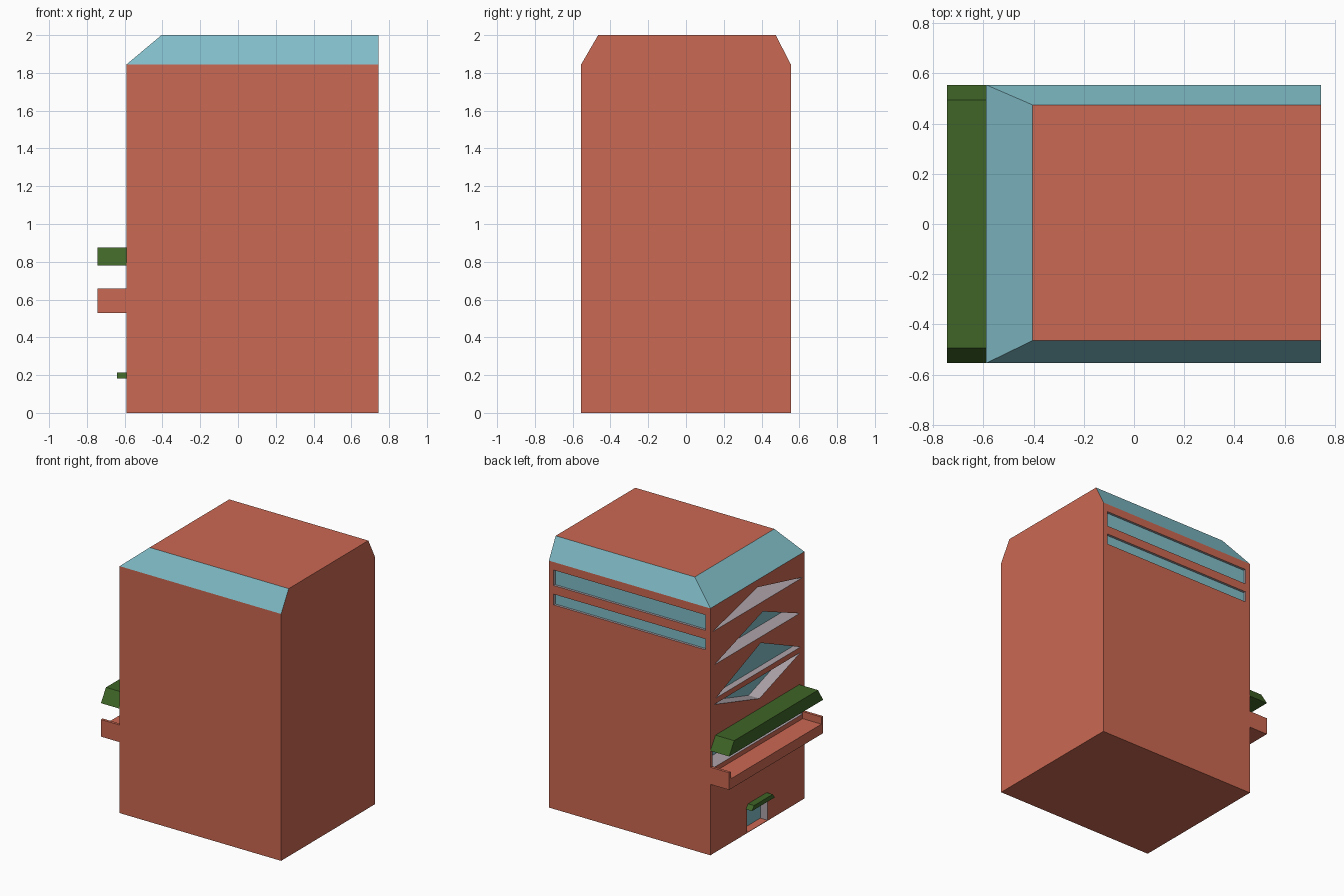
import bpy, bmesh
from mathutils import Vector

if "Cube" in bpy.data.objects:
    bpy.data.objects.remove(bpy.data.objects["Cube"])


def material(name, rgb):
    m = bpy.data.materials.new(name)
    m.diffuse_color = (*rgb, 1)
    m.use_nodes = True
    m.node_tree.nodes["Principled BSDF"].inputs["Base Color"].default_value = m.diffuse_color
    return m


BRICK, GLASS, GREY, GREEN = range(4)
MATS = [material("brick_red", (0.60, 0.14, 0.085)),
        material("glass_blue", (0.22, 0.51, 0.58)),
        material("reveal_grey", (0.42, 0.37, 0.40)),
        material("awning_green", (0.05, 0.13, 0.02))]


def loft(bm, rings, side_mat, end_mat):
    """Join matching rings of points into a closed solid; end_mat colours the last cap."""
    vs = [[bm.verts.new(p) for p in r] for r in rings]
    n = len(vs[0])
    for k, (a, b) in enumerate(zip(vs, vs[1:])):
        for i in range(n):
            j = (i + 1) % n
            bm.faces.new((a[i], a[j], b[j], b[i])).material_index = side_mat[k]
    bm.faces.new(vs[0][::-1]).material_index = side_mat[0]
    bm.faces.new(vs[-1]).material_index = end_mat


def prism(bm, pts, vec, side_mat, end_mat):
    pts = [Vector(p) for p in pts]
    loft(bm, [pts, [p + Vector(vec) for p in pts]], [side_mat], end_mat)


def finish(bm, name):
    bmesh.ops.recalc_face_normals(bm, faces=bm.faces)
    me = bpy.data.meshes.new(name)
    bm.to_mesh(me)
    bm.free()
    for m in MATS:
        me.materials.append(m)
    ob = bpy.data.objects.new(name, me)
    bpy.context.collection.objects.link(ob)
    return ob


def rect(x0, x1, y0, y1, z):
    return [(x0, y0, z), (x1, y0, z), (x1, y1, z), (x0, y1, z)]


WALL, BACK, HALF = -0.59, 0.745, 0.555

# tower with a glazed slope around three sides of the roof
bm = bmesh.new()
loft(bm, [rect(WALL, BACK, -HALF, HALF, 0),
          rect(WALL, BACK, -HALF, HALF, 1.845),
          rect(-0.405, BACK, -0.465, 0.475, 2.0)], [BRICK, GLASS], BRICK)
for f in bm.faces:
    if f.calc_center_median().x > BACK - 0.001:
        f.material_index = BRICK
tower = finish(bm, "tower")

# recesses: (y, z) outlines and depths on the left wall
bm = bmesh.new()
recesses = [
    ([(0.53, 1.66), (-0.54, 1.66), (-0.005, 1.79)], 0.18),
    ([(0.51, 1.405), (-0.50, 1.405), (-0.065, 1.585)], 0.11),
    ([(0.49, 1.15), (-0.51, 1.15), (-0.04, 1.36)], 0.05),
    ([(0.51, 1.11), (-0.51, 1.11), (-0.025, 0.95)], 0.09),
    ([(0.53, 0.64), (-0.53, 0.64), (-0.53, 0.80), (0.53, 0.80)], 0.12),
    ([(0.12, 0.004), (-0.12, 0.004), (-0.12, 0.19), (0.12, 0.19)], 0.06),
]
for outline, depth in recesses:
    prism(bm, [(WALL - 0.05, y, z) for y, z in outline],
          (depth + 0.05, 0, 0), GREY, GLASS)
# strip windows on the rear wall
for z0, z1 in ((1.67, 1.785), (1.525, 1.605)):
    prism(bm, [(-0.55, 0.6, z0), (0.705, 0.6, z0), (0.705, 0.6, z1), (-0.55, 0.6, z1)],
          (0, -0.063, 0), GREY, GLASS)
# brick door step
for f in bm.faces:
    if f.calc_center_median().z < 0.01:
        f.material_index = BRICK
cutter = finish(bm, "recess_cutter")
cutter.hide_render = True
mod = tower.modifiers.new("recesses", 'BOOLEAN')
mod.operation, mod.solver, mod.object = 'DIFFERENCE', 'EXACT', cutter
bpy.context.view_layer.objects.active = tower
bpy.ops.object.modifier_apply(modifier=mod.name)
bpy.data.objects.remove(cutter)


# awnings with sloped ends
def awning(name, y0, y1, z0, z1, bevel, out):
    bm = bmesh.new()
    prism(bm, [(WALL, y0, z0), (WALL, y1, z0), (WALL, y1 - bevel, z1), (WALL, y0 + bevel, z1)],
          (-out, 0, 0), GREEN, GREEN)
    finish(bm, name)


awning("balcony_awning", -HALF, HALF, 0.78, 0.875, 0.06, 0.155)
awning("door_awning", -0.135, 0.135, 0.183, 0.215, 0.025, 0.05)

# balcony slab with raised ends, as one stepped profile
bm = bmesh.new()
t = HALF - 0.02
profile = [(-HALF, 0.53), (HALF, 0.53), (HALF, 0.658), (t, 0.658),
           (t, 0.605), (-t, 0.605), (-t, 0.658), (-HALF, 0.658)]
prism(bm, [(WALL, y, z) for y, z in profile], (-0.155, 0, 0), BRICK, BRICK)
finish(bm, "balcony")
